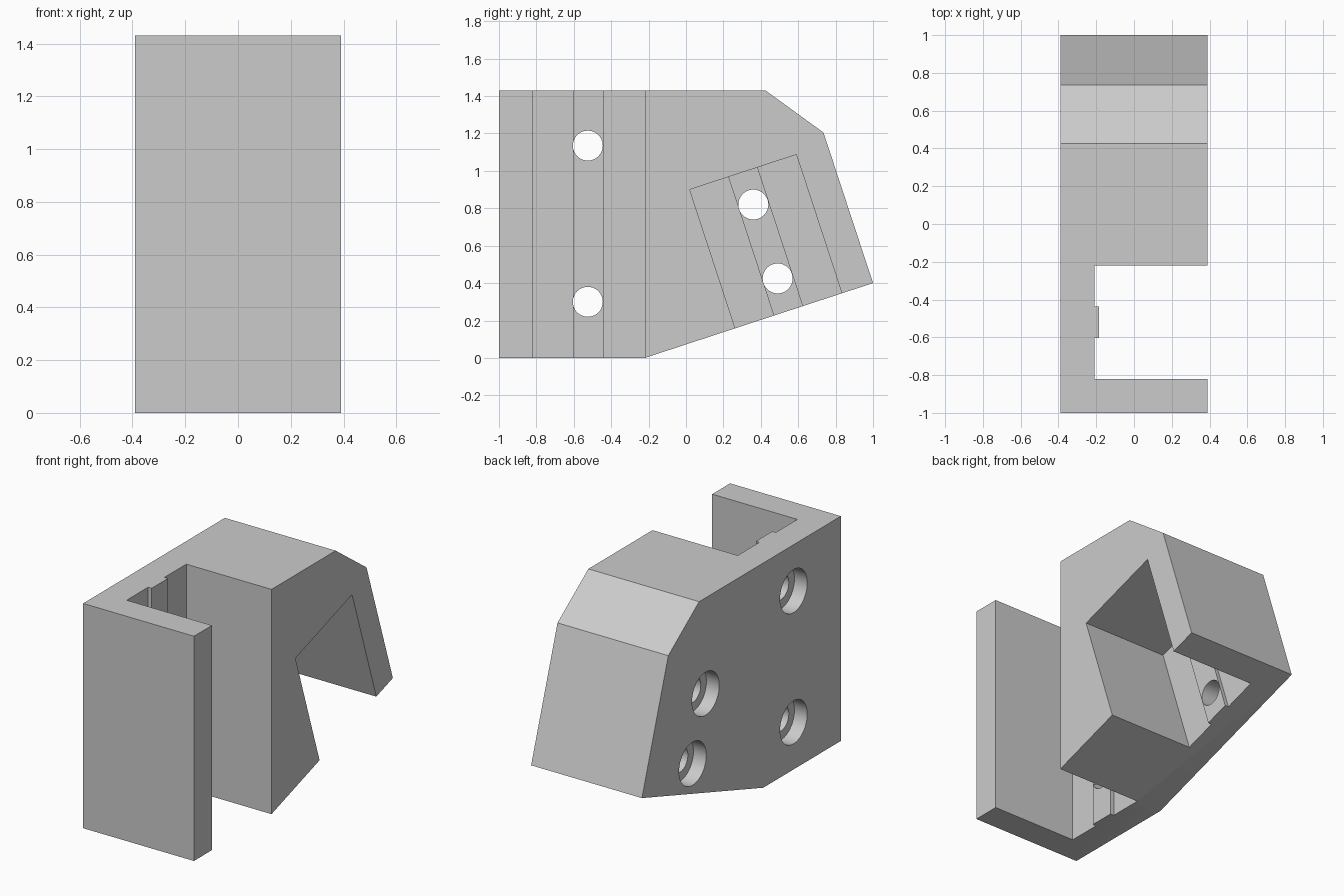
import bpy, bmesh, math
from mathutils import Matrix, Vector

if "Cube" in bpy.data.objects:
    bpy.data.objects.remove(bpy.data.objects["Cube"], do_unlink=True)

HALF = 0.39          # half width of the block
FLOOR = -0.21        # slot floor
RIDGE = -0.185       # top of the rib on the slot floor
TILT = math.atan2(0.4, 1.22)

grey = bpy.data.materials.new("light grey")
grey.use_nodes = True
grey.diffuse_color = (0.6, 0.6, 0.6, 1)
grey.node_tree.nodes["Principled BSDF"].inputs["Base Color"].default_value = (0.6, 0.6, 0.6, 1)


def prism(name, points, offset):
    """Extrude a closed 3D outline along an offset."""
    bm = bmesh.new()
    face = bm.faces.new([bm.verts.new(p) for p in points])
    new = bmesh.ops.extrude_face_region(bm, geom=[face])["geom"]
    bmesh.ops.translate(bm, vec=Vector(offset),
                        verts=[v for v in new if isinstance(v, bmesh.types.BMVert)])
    bmesh.ops.recalc_face_normals(bm, faces=bm.faces)
    return make(name, bm)


def make(name, bm):
    mesh = bpy.data.meshes.new(name)
    bm.to_mesh(mesh)
    bm.free()
    mesh.materials.append(grey)
    obj = bpy.data.objects.new(name, mesh)
    bpy.context.collection.objects.link(obj)
    return obj


def slot_cutter(y, z, length, tilt):
    """Slot open towards +x, with a rib along its floor."""
    section = [(0.6, 0), (FLOOR, 0), (FLOOR, 0.217), (RIDGE, 0.217),
               (RIDGE, 0.382), (FLOOR, 0.382), (FLOOR, 0.6), (0.6, 0.6)]
    cutter = prism("slot_cutter", [(a, b, 0) for a, b in section], (0, 0, -length))
    cutter.data.transform(Matrix.Translation((0, y, z)) @ Matrix.Rotation(tilt, 4, 'X'))
    return cutter


def drill(y, z, radius, x0, x1):
    """Cylinder along x."""
    bm = bmesh.new()
    place = Matrix.Translation(((x0 + x1) / 2, y, z)) @ Matrix.Rotation(math.pi / 2, 4, 'Y')
    bmesh.ops.create_cone(bm, cap_ends=True, segments=48, radius1=radius,
                          radius2=radius, depth=x1 - x0, matrix=place)
    return make("drill_cutter", bm)


# Block with a sloped underside and a chamfered back corner
outline = [(-1, 0), (-0.22, 0), (1, 0.4), (0.735, 1.205), (0.425, 1.43), (-1, 1.43)]
block = prism("bracket_block", [(-HALF, y, z) for y, z in outline], (2 * HALF, 0, 0))

# Upright through slot, and tilted slot open at the underside
cutters = [slot_cutter(-0.82, 1.7, 2.0, 0), slot_cutter(0.02, 0.9, 1.1, TILT)]

# Counterbored screw holes through the slot floors
for y, z in [(-0.525, 1.135), (-0.525, 0.3), (0.36, 0.82), (0.49, 0.425)]:
    cutters.append(drill(y, z, 0.08, -0.6, 0))
    cutters.append(drill(y, z, 0.137, -0.6, -HALF + 0.09))

bpy.ops.object.select_all(action='DESELECT')
bpy.context.view_layer.objects.active = block
block.select_set(True)
for cutter in cutters:
    cutter.hide_render = True
    mod = block.modifiers.new("cut", 'BOOLEAN')
    mod.operation = 'DIFFERENCE'
    mod.solver = 'EXACT'
    mod.object = cutter
    bpy.ops.object.modifier_apply(modifier=mod.name)
    bpy.data.objects.remove(cutter, do_unlink=True)

bpy.ops.object.shade_smooth_by_angle(angle=math.radians(20))
